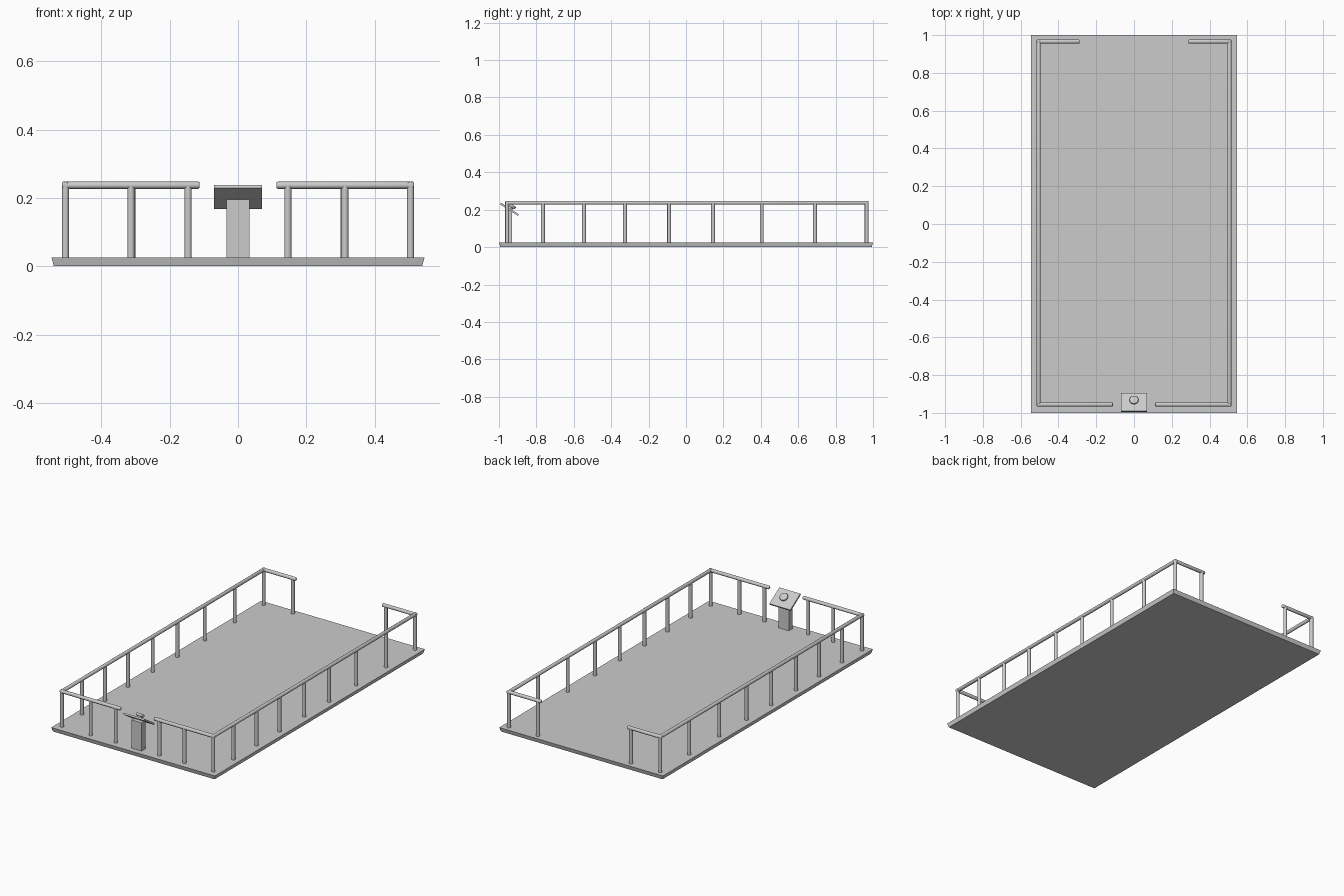
import bpy, bmesh, math
from mathutils import Vector, Matrix

cube = bpy.data.objects.get("Cube")
if cube:
    bpy.data.objects.remove(cube, do_unlink=True)

grey = bpy.data.materials.new("light_grey")
grey.use_nodes = True
GREY = (0.6, 0.6, 0.6, 1)
grey.diffuse_color = GREY
grey.node_tree.nodes["Principled BSDF"].inputs["Base Color"].default_value = GREY


def finish(name, bm, smooth=False):
    mesh = bpy.data.meshes.new(name)
    bm.to_mesh(mesh)
    bm.free()
    mesh.materials.append(grey)
    obj = bpy.data.objects.new(name, mesh)
    bpy.context.collection.objects.link(obj)
    if smooth:
        bpy.ops.object.select_all(action='DESELECT')
        obj.select_set(True)
        bpy.context.view_layer.objects.active = obj
        bpy.ops.object.shade_smooth_by_angle(angle=math.radians(40))
    return obj


def box(name, size, matrix):
    bm = bmesh.new()
    bmesh.ops.create_cube(bm, size=1, matrix=matrix @ Matrix.Diagonal((*size, 1)))
    return finish(name, bm)


def rod(name, a, b, r, round_ends=0.0):
    a, b = Vector(a), Vector(b)
    turn = (b - a).to_track_quat('Z', 'Y').to_matrix().to_4x4()
    bm = bmesh.new()
    bmesh.ops.create_cone(bm, cap_ends=True, segments=16, radius1=r, radius2=r,
                          depth=(b - a).length)
    if round_ends:
        rims = [e for e in bm.edges if abs(e.verts[0].co.z - e.verts[1].co.z) < 1e-5]
        bmesh.ops.bevel(bm, geom=rims, offset=round_ends, segments=3,
                        affect='EDGES', profile=0.5)
    bm.transform(Matrix.Translation((a + b) / 2) @ turn)
    return finish(name, bm, True)


# Platform, narrowing slightly towards the ground
bm = bmesh.new()
bmesh.ops.create_cube(bm, size=1, matrix=Matrix.Translation((0, 0, 0.0125))
                      @ Matrix.Diagonal((1.092, 2, 0.025, 1)))
for v in bm.verts:
    if v.co.z < 0.01:
        v.co.x -= math.copysign(0.007, v.co.x)
        v.co.y -= math.copysign(0.007, v.co.y)
finish("platform", bm)

# Railings, the same on both sides
R, DECK, TOP = 0.0105, 0.02, 0.237
SIDE, FRONT, BACK = 0.505, -0.956, 0.966
side_posts = [FRONT, -0.765, -0.545, -0.326, -0.09, 0.145, 0.405, 0.69, BACK]
for side, s in (("left", 1), ("right", -1)):
    x = s * SIDE
    posts = [(x, y) for y in side_posts]
    posts += [(s * 0.313, FRONT), (s * 0.146, FRONT), (s * 0.31, BACK)]
    for i, (px, py) in enumerate(posts):
        rod(f"{side}_post_{i + 1}", (px, py, DECK), (px, py, TOP), R)
    rod(f"{side}_side_rail", (x, FRONT - R, TOP), (x, BACK + R, TOP), R, 0.005)
    for name, inner, y in (("front", 0.112, FRONT), ("back", 0.288, BACK)):
        rod(f"{side}_{name}_rail", (s * inner, y, TOP), (x + s * R, y, TOP), R, 0.005)

# Control stand with a tilted panel facing the deck
box("control_stand", (0.068, 0.036, 0.175), Matrix.Translation((0, -0.949, 0.1075)))
tilt = Matrix.Translation((0, -0.944, 0.202)) @ Matrix.Rotation(math.radians(-33), 4, 'X')
box("control_panel", (0.14, 0.114, 0.01), tilt)
rod("button_stem", tilt @ Vector((0, 0, 0)), tilt @ Vector((0, 0, 0.018)), 0.014)
rod("button_cap", tilt @ Vector((0, 0, 0.014)), tilt @ Vector((0, 0, 0.03)), 0.024, 0.005)
